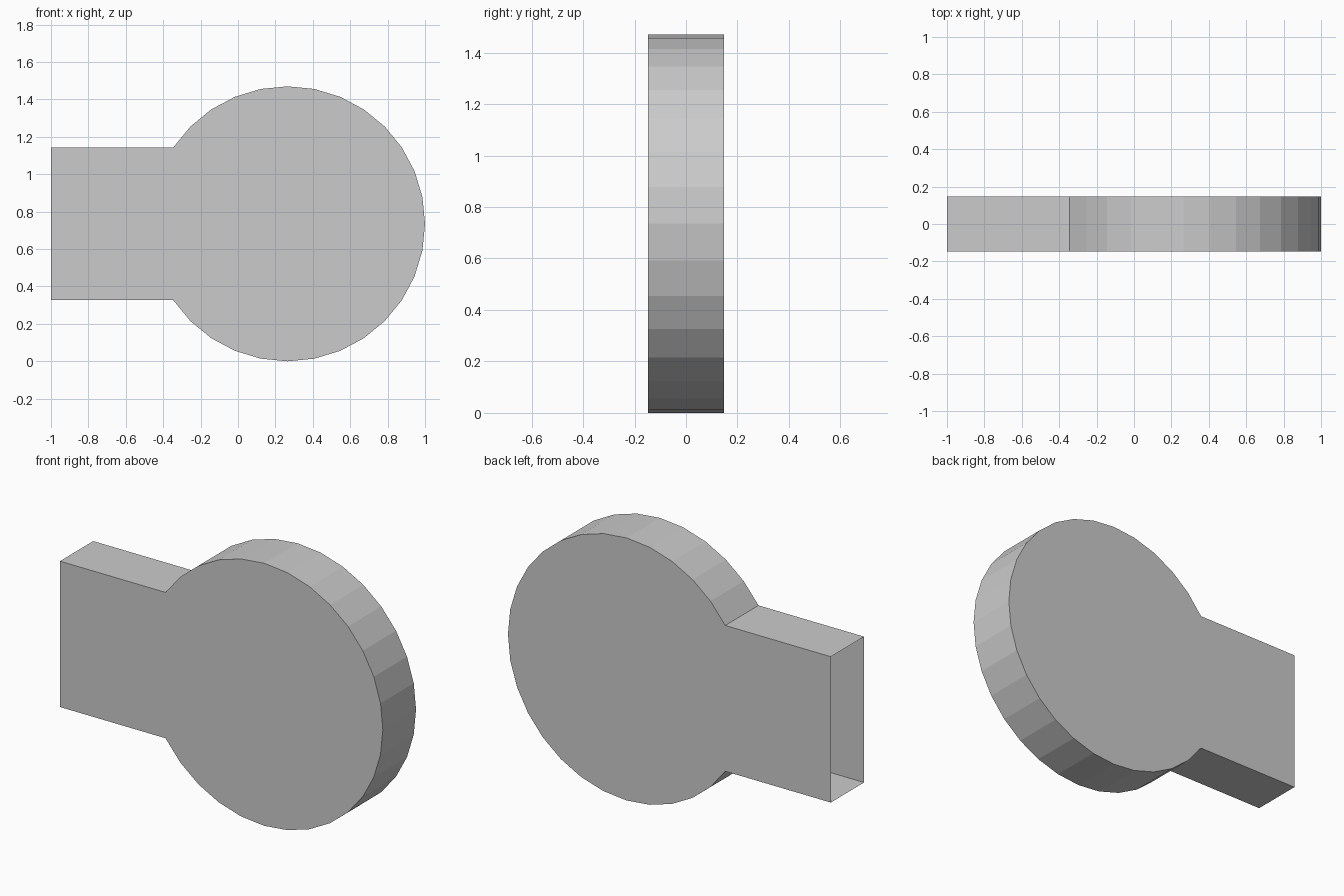
import bpy, bmesh, math

if "Cube" in bpy.data.objects:
    bpy.data.objects.remove(bpy.data.objects["Cube"])

R = 0.735          # disc radius
CX, CZ = 0.265, 0.735
HALF = 0.147       # half thickness
STEP = math.tau / 32

# Outline: open end of the neck, then round the disc (13 steps each side)
profile = [(-1.0, CZ - R * math.sin(13 * STEP))]
profile = [(CX + R * math.cos(i * STEP), CZ + R * math.sin(i * STEP)) for i in range(-13, 14)]
profile = [(-1.0, profile[0][1])] + profile + [(-1.0, profile[-1][1])]

bm = bmesh.new()
front = [bm.verts.new((x, -HALF, z)) for x, z in profile]
back = [bm.verts.new((x, HALF, z)) for x, z in profile]

# Flat front and back plates
bm.faces.new(front)
bm.faces.new(back[::-1])

# Rim and neck walls; the neck end at x = -1 stays open
for i in range(len(profile) - 1):
    bm.faces.new((front[i + 1], front[i], back[i], back[i + 1]))
bmesh.ops.recalc_face_normals(bm, faces=bm.faces)

mesh = bpy.data.meshes.new("round_paddle_shell")
bm.to_mesh(mesh)
bm.free()
shell = bpy.data.objects.new("round_paddle_shell", mesh)
bpy.context.collection.objects.link(shell)
